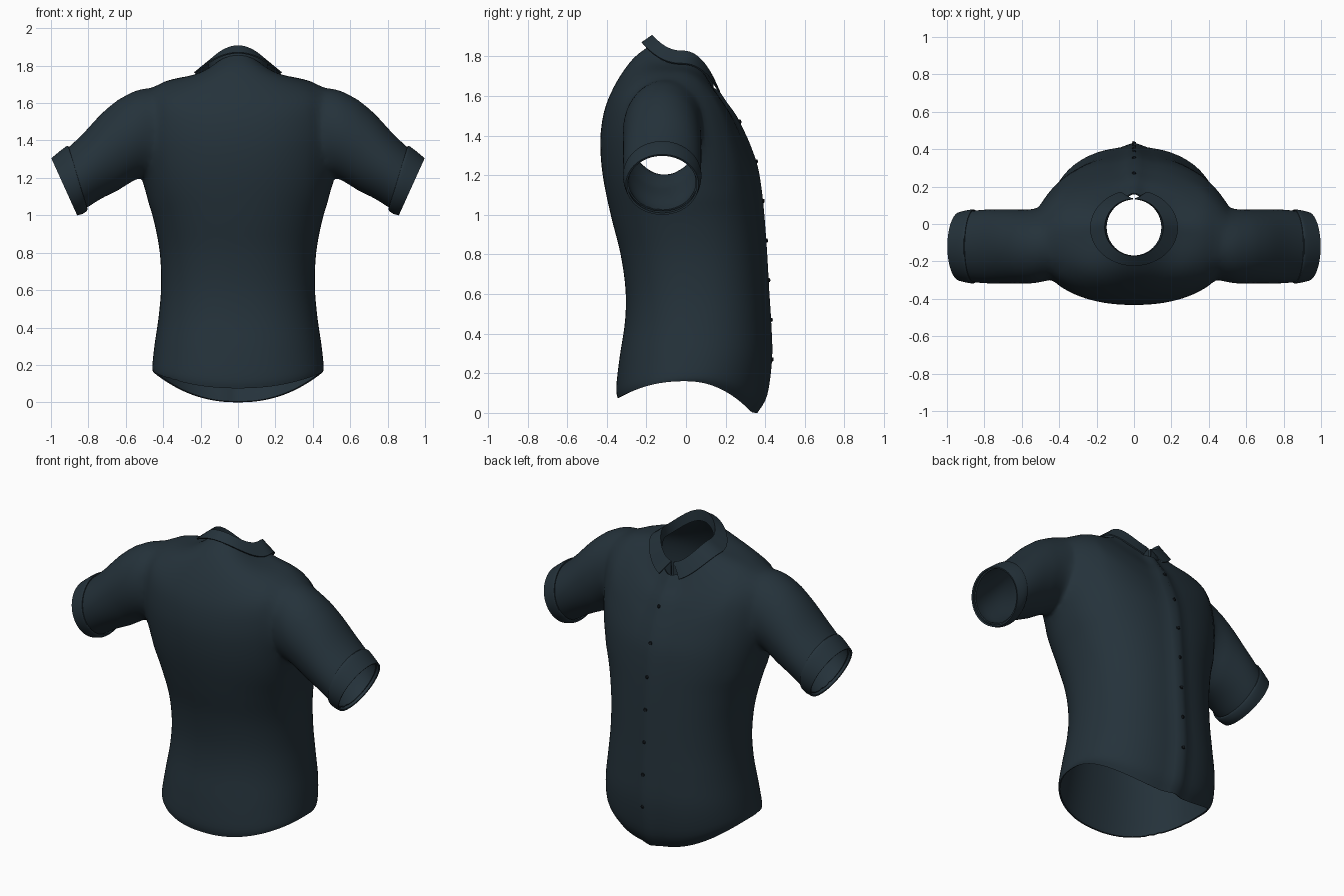
import bpy, bmesh
from math import sin, cos, pi, exp, copysign
from mathutils import Vector

cube = bpy.data.objects.get("Cube")
if cube:
    bpy.data.objects.remove(cube)


def make_material(name, rgb):
    m = bpy.data.materials.new(name)
    m.use_nodes = True
    m.diffuse_color = (*rgb, 1)
    m.node_tree.nodes["Principled BSDF"].inputs["Base Color"].default_value = (*rgb, 1)
    return m


cloth = make_material("dark slate cloth", (0.018, 0.032, 0.043))
button_mat = make_material("black button", (0.006, 0.009, 0.012))


def resample(keys, steps):
    """Smooth curve through rows of key values."""
    rows = []
    for i in range(len(keys) - 1):
        quad = zip(keys[max(i - 1, 0)], keys[i], keys[i + 1], keys[min(i + 2, len(keys) - 1)])
        quad = list(quad)
        for s in range(steps):
            u = s / steps
            rows.append([b + 0.5 * u * (c - a + u * (2 * a - 5 * b + 4 * c - d
                         + u * (3 * (b - c) + d - a))) for a, b, c, d in quad])
    rows.append(list(keys[-1]))
    return rows


def loft(bm, rings, closed=True, caps=False):
    """Skin rings of points; optional fan caps, whose centres are returned."""
    vs = [[bm.verts.new(p) for p in r] for r in rings]
    n = len(vs[0])
    for a, b in zip(vs, vs[1:]):
        for i in range(n if closed else n - 1):
            j = (i + 1) % n
            bm.faces.new((a[i], a[j], b[j], b[i]))
    centres = []
    if caps:
        for r in (vs[0], vs[-1]):
            mid = sum((v.co for v in r), Vector()) / n
            c = bm.verts.new(mid)
            centres.append(mid.copy())
            for i in range(n):
                bm.faces.new((r[i], r[(i + 1) % n], c))
    return centres


def finish(name, bm, mat=cloth):
    bmesh.ops.recalc_face_normals(bm, faces=bm.faces)
    mesh = bpy.data.meshes.new(name)
    bm.to_mesh(mesh)
    bm.free()
    ob = bpy.data.objects.new(name, mesh)
    bpy.context.collection.objects.link(ob)
    mesh.materials.append(mat)
    return ob


def activate(ob):
    bpy.ops.object.select_all(action='DESELECT')
    ob.select_set(True)
    bpy.context.view_layer.objects.active = ob


def apply_all(ob):
    activate(ob)
    for m in list(ob.modifiers):
        bpy.ops.object.modifier_apply(modifier=m.name)


def smooth(ob, angle=0.7):
    activate(ob)
    bpy.ops.object.shade_smooth_by_angle(angle=angle)


def solidify(ob, thickness, offset):
    m = ob.modifiers.new("thickness", 'SOLIDIFY')
    m.thickness, m.offset = thickness, offset
    apply_all(ob)


def body_point(row, a, square=0.9):
    """Point at angle a (0 = buttoned side) on a saddle-shaped ring."""
    by, bz, fy, fz, hw, sz = row
    t = copysign(abs(cos(a)) ** square, cos(a))
    x = hw * copysign(abs(sin(a)) ** square, sin(a))
    end = fz if t > 0 else bz
    return Vector((x, (by + fy) / 2 + (fy - by) / 2 * t, sz + (end - sz) * abs(t) ** 2.2))


# Torso: back y, back z, front y, front z, half width, side z
torso_keys = [
    (-.345, .075, .335, .00, .452, .160), (-.352, .13, .385, .09, .458, .19),
    (-.335, .28, .41, .28, .447, .30), (-.308, .46, .405, .46, .424, .46),
    (-.305, .62, .395, .62, .411, .62), (-.33, .80, .385, .80, .418, .80),
    (-.375, .98, .372, .98, .452, .98), (-.412, 1.15, .358, 1.12, .50, 1.14),
    (-.43, 1.29, .338, 1.24, .53, 1.30), (-.43, 1.42, .305, 1.34, .54, 1.48),
    (-.405, 1.55, .27, 1.42, .51, 1.64), (-.345, 1.68, .23, 1.50, .39, 1.715),
    (-.265, 1.79, .18, 1.57, .24, 1.75), (-.18, 1.855, .14, 1.63, .16, 1.775)]
SEG = 96
rings = []
for row in resample(torso_keys, 4):
    ring = []
    for i in range(SEG):
        a = 2 * pi * i / SEG
        p = body_point(row, a)
        if cos(a) > 0:  # raised button placket
            p.y += 0.025 * exp(-(p.x / 0.045) ** 2)
        ring.append(p)
    rings.append(ring)
bm = bmesh.new()
openings = loft(bm, rings, caps=True)
shirt = finish("shirt_body", bm)


# Sleeves: top x, top z, bottom x, bottom z, half depth, centre y
def sleeve_rings(keys, steps, side, n=64):
    out = []
    for tx, tz, bx, bz, ry, cy in resample(keys, steps):
        out.append([Vector((side * ((tx + bx) / 2 + (tx - bx) / 2 * cos(a)), cy + ry * sin(a),
                            (tz + bz) / 2 + (tz - bz) / 2 * cos(a)))
                    for a in (2 * pi * i / n for i in range(n))])
    return out


sleeve_keys = [
    (.25, 1.64, .25, 1.30, .15, -.08), (.42, 1.675, .42, 1.23, .19, -.10),
    (.55, 1.67, .53, 1.20, .20, -.12), (.70, 1.57, .62, 1.145, .197, -.12),
    (.83, 1.435, .73, 1.09, .197, -.12), (.91, 1.36, .81, 1.04, .19, -.12),
    (.975, 1.31, .85, 1.018, .177, -.12)]
bm = bmesh.new()
for side in (1, -1):
    openings.append(loft(bm, sleeve_rings(sleeve_keys, 5, side), caps=True)[1])
sleeves = finish("sleeves", bm)

# Fuse sleeves into the body
u = shirt.modifiers.new("union", 'BOOLEAN')
u.operation, u.solver, u.object = 'UNION', 'EXACT', sleeves
apply_all(shirt)
bpy.data.objects.remove(sleeves)

# Open the hem, neck and arms, then soften the armhole join
bm = bmesh.new()
bm.from_mesh(shirt.data)
caps = [v for v in bm.verts if any((v.co - c).length < 1e-3 for c in openings)]
bmesh.ops.delete(bm, geom=caps, context='VERTS')
bmesh.ops.remove_doubles(bm, verts=bm.verts, dist=0.006)
bmesh.ops.triangulate(bm, faces=[f for f in bm.faces if len(f.verts) > 4])
join = [v for v in bm.verts if 0.40 < abs(v.co.x) < 0.63 and v.co.z > 1.1]
for _ in range(8):
    bmesh.ops.smooth_vert(bm, verts=join, factor=0.5, use_axis_x=True,
                          use_axis_y=True, use_axis_z=True)
bm.to_mesh(shirt.data)
bm.free()
solidify(shirt, 0.008, -1)
smooth(shirt, 1.0)

# Turned-up cuffs
cuff_keys = [(.905, 1.362, .805, 1.035, .192, -.12), (.912, 1.372, .808, 1.024, .198, -.12),
             (.95, 1.345, .83, 1.008, .194, -.12), (.998, 1.305, .86, 1.0, .184, -.12)]
for name, side in (("left_cuff", 1), ("right_cuff", -1)):
    bm = bmesh.new()
    loft(bm, sleeve_rings(cuff_keys, 3, side))
    cuff = finish(name, bm)
    solidify(cuff, 0.01, -1)
    smooth(cuff)

# Folded collar: stand, fold line and outer edge, with spread points
stand = (-.172, 1.84, .135, 1.61, .15, 1.765)
fold = (-.172, 1.905, .135, 1.70, .158, 1.825)
edge = (-.222, 1.868, .178, 1.605, .232, 1.762)
N = 72
strips = []
for row, start in ((stand, .03), (fold, .06), (edge, .30)):
    strips.append([body_point(row, start + (2 * pi - 2 * start) * i / N, 1) for i in range(N + 1)])
bm = bmesh.new()
loft(bm, strips, closed=False)
collar = finish("collar", bm)
solidify(collar, 0.008, 0)
smooth(collar, 0.6)

# Buttons down the placket
bpy.context.view_layer.update()
for k in range(7):
    z = 0.27 + 0.2 * k
    hit, loc, normal, _ = shirt.ray_cast(Vector((0, 1, z)), Vector((0, -1, 0)))
    if hit:
        bm = bmesh.new()
        bmesh.ops.create_cone(bm, cap_ends=True, segments=12, radius1=0.011,
                              radius2=0.009, depth=0.008)
        button = finish(f"button_{k + 1}", bm, button_mat)
        button.rotation_euler = normal.to_track_quat('Z', 'Y').to_euler()
        button.location = loc + normal * 0.002
        smooth(button)
